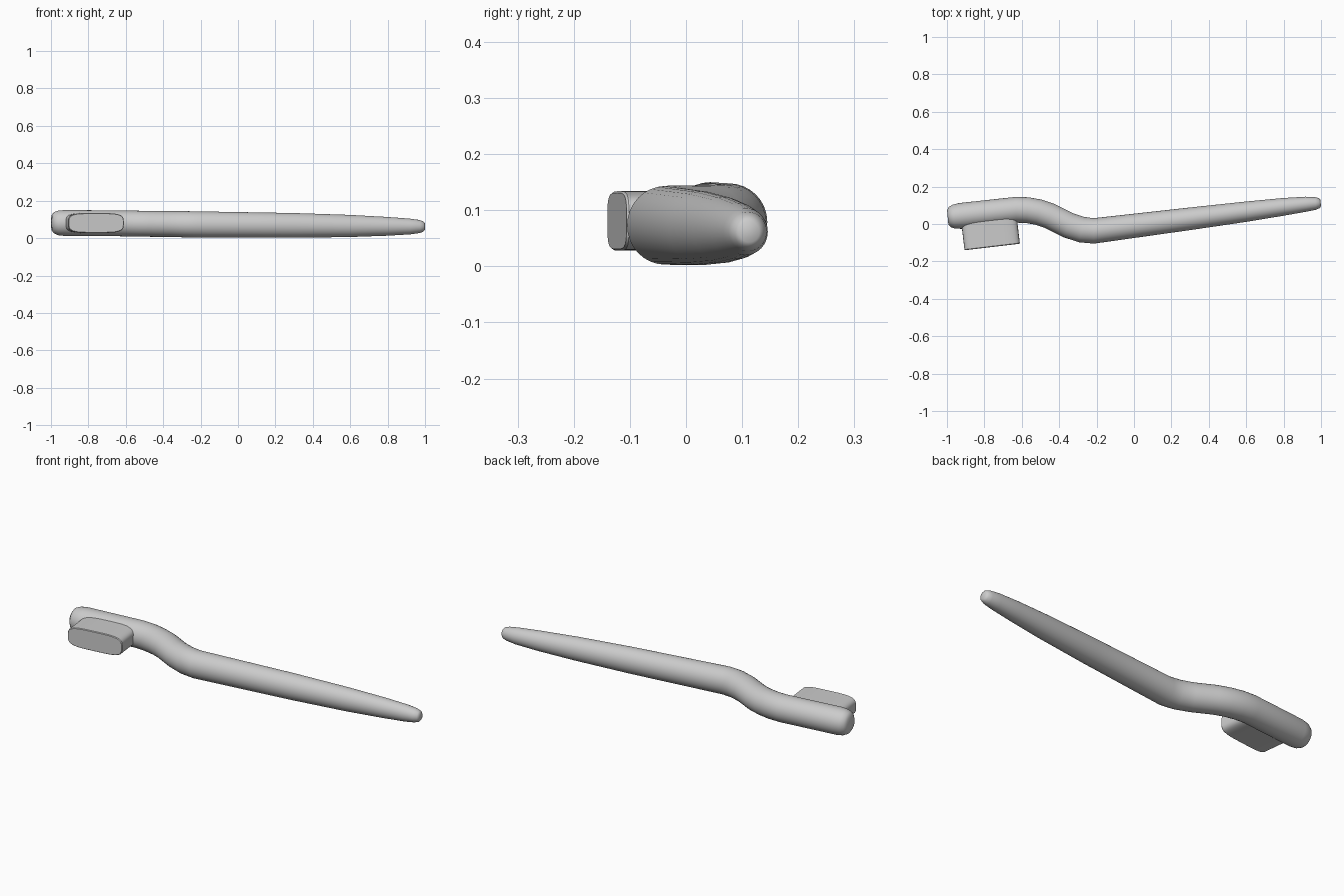
import bpy, bmesh, math
from mathutils import Vector

cube = bpy.data.objects.get("Cube")
if cube:
    bpy.data.objects.remove(cube)

grey = bpy.data.materials.new("plain grey")
grey.use_nodes = True
grey.diffuse_color = (0.6, 0.6, 0.6, 1)
grey.node_tree.nodes["Principled BSDF"].inputs["Base Color"].default_value = (0.6, 0.6, 0.6, 1)

UP = Vector((0, 0, 1))


def loft(name, rings, angle):
    """Skin a list of equal point rings and cap both ends."""
    bm = bmesh.new()
    loops = [[bm.verts.new(p) for p in ring] for ring in rings]
    n = len(loops[0])
    for a, b in zip(loops, loops[1:]):
        for i in range(n):
            j = (i + 1) % n
            bm.faces.new((a[i], a[j], b[j], b[i]))
    bm.faces.new(loops[0])
    bm.faces.new(loops[-1])
    bmesh.ops.recalc_face_normals(bm, faces=bm.faces)
    mesh = bpy.data.meshes.new(name)
    bm.to_mesh(mesh)
    bm.free()
    mesh.materials.append(grey)
    obj = bpy.data.objects.new(name, mesh)
    bpy.context.collection.objects.link(obj)
    bpy.ops.object.select_all(action='DESELECT')
    obj.select_set(True)
    bpy.context.view_layer.objects.active = obj
    bpy.ops.object.shade_smooth_by_angle(angle=math.radians(angle))
    return obj


def oval(centre, side, up, w, h, power=1.0, count=32):
    """Ellipse, squared off as power drops below one."""
    pts = []
    for i in range(count):
        t = math.tau * i / count
        c, s = math.cos(t), math.sin(t)
        pts.append(centre + side * w * math.copysign(abs(c) ** power, c)
                   + up * h * math.copysign(abs(s) ** power, s))
    return pts


# Handle and head: x, y, z, half width, half height
stations = [
    (-0.996, 0.036, 0.082, 0.038, 0.040),
    (-0.985, 0.037, 0.082, 0.054, 0.056),
    (-0.965, 0.039, 0.081, 0.064, 0.065),
    (-0.930, 0.043, 0.081, 0.069, 0.069),
    (-0.630, 0.076, 0.079, 0.069, 0.069),
    (-0.570, 0.074, 0.078, 0.069, 0.069),
    (-0.510, 0.063, 0.077, 0.069, 0.069),
    (-0.450, 0.043, 0.076, 0.069, 0.069),
    (-0.350, -0.007, 0.075, 0.069, 0.069),
    (-0.280, -0.030, 0.074, 0.069, 0.070),
    (-0.215, -0.037, 0.073, 0.068, 0.070),
    (0.300, 0.028, 0.068, 0.060, 0.066),
    (0.600, 0.066, 0.065, 0.054, 0.059),
    (0.800, 0.092, 0.063, 0.047, 0.050),
    (0.920, 0.106, 0.062, 0.040, 0.042),
    (0.970, 0.110, 0.062, 0.034, 0.035),
    (0.990, 0.112, 0.062, 0.027, 0.028),
    (0.998, 0.113, 0.062, 0.018, 0.019),
]
centres = [Vector(s[:3]) for s in stations]
rings = []
for i, s in enumerate(stations):
    ahead = centres[min(i + 1, len(centres) - 1)]
    behind = centres[max(i - 1, 0)]
    tangent = ((ahead - centres[i]).normalized() + (centres[i] - behind).normalized()).normalized()
    side = UP.cross(tangent).normalized()
    rings.append(oval(centres[i], side, UP, s[3], s[4]))
loft("handle_and_head", rings, 60)

# Bristle block, square to the head
along = Vector((1, 0.118, 0)).normalized()
out = Vector((along.y, -along.x, 0))
face = Vector((-0.758, -0.123, 0.081))
block = [oval(face + out * d, along, UP, 0.149 - k, 0.053 - k, 0.5, 48)
         for d, k in ((-0.15, 0), (-0.004, 0), (0, 0.003))]
loft("bristles", block, 35)
